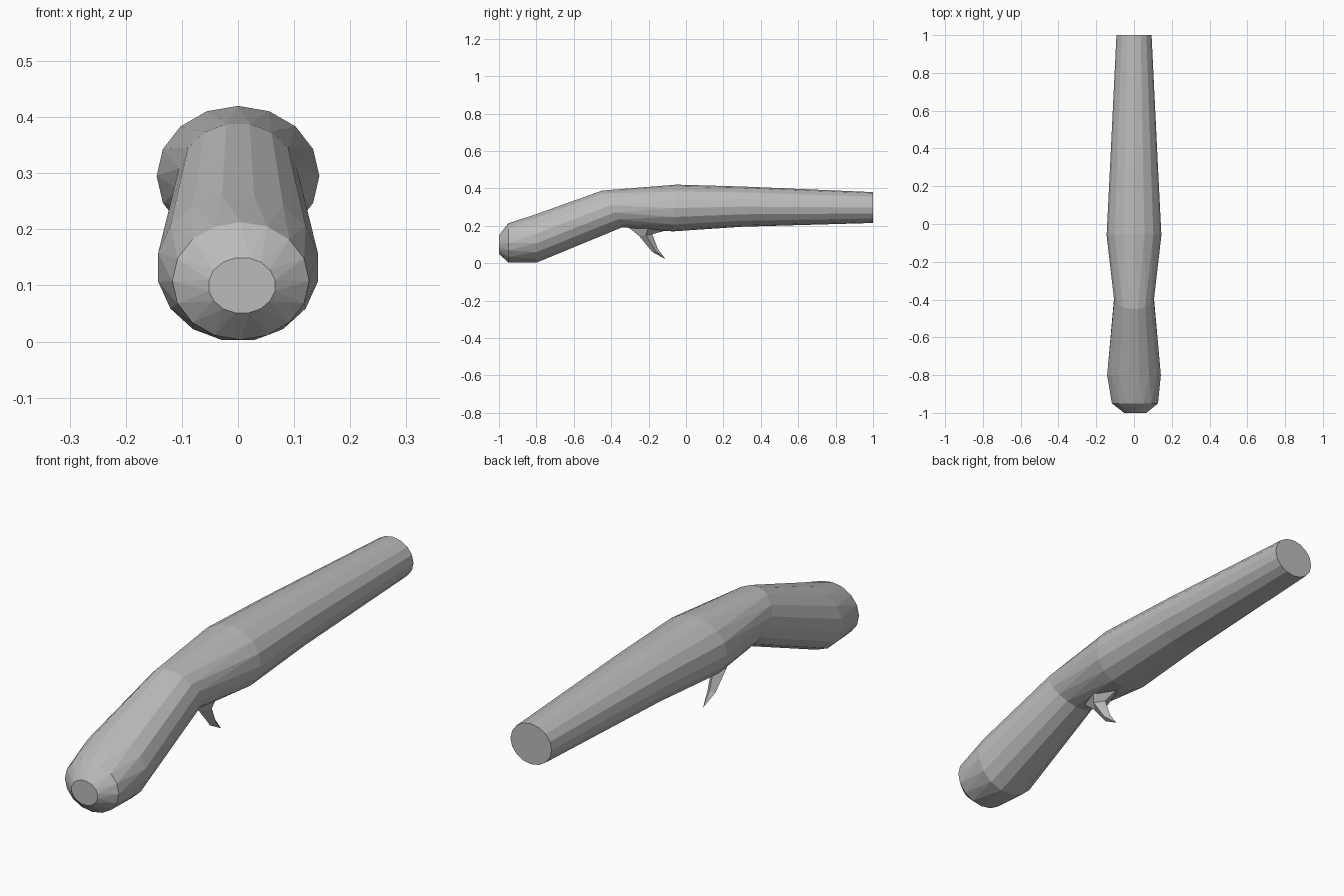
import bpy, bmesh
from math import sin, cos, pi

cube = bpy.data.objects.get("Cube")
if cube:
    bpy.data.objects.remove(cube, do_unlink=True)

grey = bpy.data.materials.new("plain grey")
grey.use_nodes = True
colour = (0.5, 0.5, 0.5, 1)
grey.diffuse_color = colour
grey.node_tree.nodes["Principled BSDF"].inputs["Base Color"].default_value = colour


def make_object(name, bm):
    bmesh.ops.recalc_face_normals(bm, faces=bm.faces)
    mesh = bpy.data.meshes.new(name)
    bm.to_mesh(mesh)
    bm.free()
    mesh.materials.append(grey)
    obj = bpy.data.objects.new(name, mesh)
    bpy.context.collection.objects.link(obj)
    return obj


# Body: tilted rings defined by lower point, upper point, half width, x shift and twist
SIDES = 16
stations = [
    ((-1.0, 0.05), (-1.0, 0.15), 0.06, 0.007, 0.5),
    ((-0.95, 0.003), (-0.95, 0.213), 0.122, 0.005, 0),
    ((-0.8, 0.0), (-0.8, 0.265), 0.145, 0, 0.5),
    ((-0.34, 0.19), (-0.45, 0.39), 0.107, 0, 0.5),
    ((-0.07, 0.17), (-0.05, 0.42), 0.145, 0, 0),
    ((0.3, 0.195), (0.3, 0.41), 0.127, 0, 0),
    ((1.0, 0.215), (1.0, 0.38), 0.093, 0, 0),
]
bm = bmesh.new()
rings = []
for low, high, half, shift, twist in stations:
    ring = []
    for i in range(SIDES):
        a = 2 * pi * (i + twist) / SIDES
        t = (1 + cos(a)) / 2
        y, z = (l + (h - l) * t for l, h in zip(low, high))
        ring.append(bm.verts.new((shift + half * sin(a), y, z)))
    rings.append(ring)

for k in range(len(rings) - 1):
    a, b = rings[k], rings[k + 1]
    step = stations[k][4] - stations[k + 1][4]
    for i in range(SIDES):
        j = (i + 1) % SIDES
        if step > 0:
            bm.faces.new((a[i], b[i], b[j]))
            bm.faces.new((a[i], b[j], a[j]))
        elif step < 0:
            bm.faces.new((a[i], b[i], a[j]))
            bm.faces.new((a[j], b[i], b[j]))
        else:
            bm.faces.new((a[i], b[i], b[j], a[j]))
bm.faces.new(rings[0])
bm.faces.new(rings[-1])
make_object("body", bm)

# Trigger: hooked spur, as levels of front y, front z, rear y, rear z, half width
levels = [
    (-0.33, 0.21, -0.07, 0.185, 0.045),
    (-0.25, 0.145, -0.18, 0.155, 0.032),
    (-0.18, 0.06, -0.15, 0.075, 0.018),
]
bm = bmesh.new()
loops = []
for fy, fz, ry, rz, half in levels:
    my, mz = (fy + ry) / 2, (fz + rz) / 2
    loops.append([bm.verts.new(p) for p in
                  ((0, fy, fz), (half, my, mz), (0, ry, rz), (-half, my, mz))])
tip = bm.verts.new((0, -0.11, 0.022))
for i in range(4):
    j = (i + 1) % 4
    for a, b in zip(loops, loops[1:]):
        bm.faces.new((a[i], a[j], b[j], b[i]))
    bm.faces.new((loops[-1][i], loops[-1][j], tip))
bm.faces.new(loops[0])
make_object("trigger", bm)
